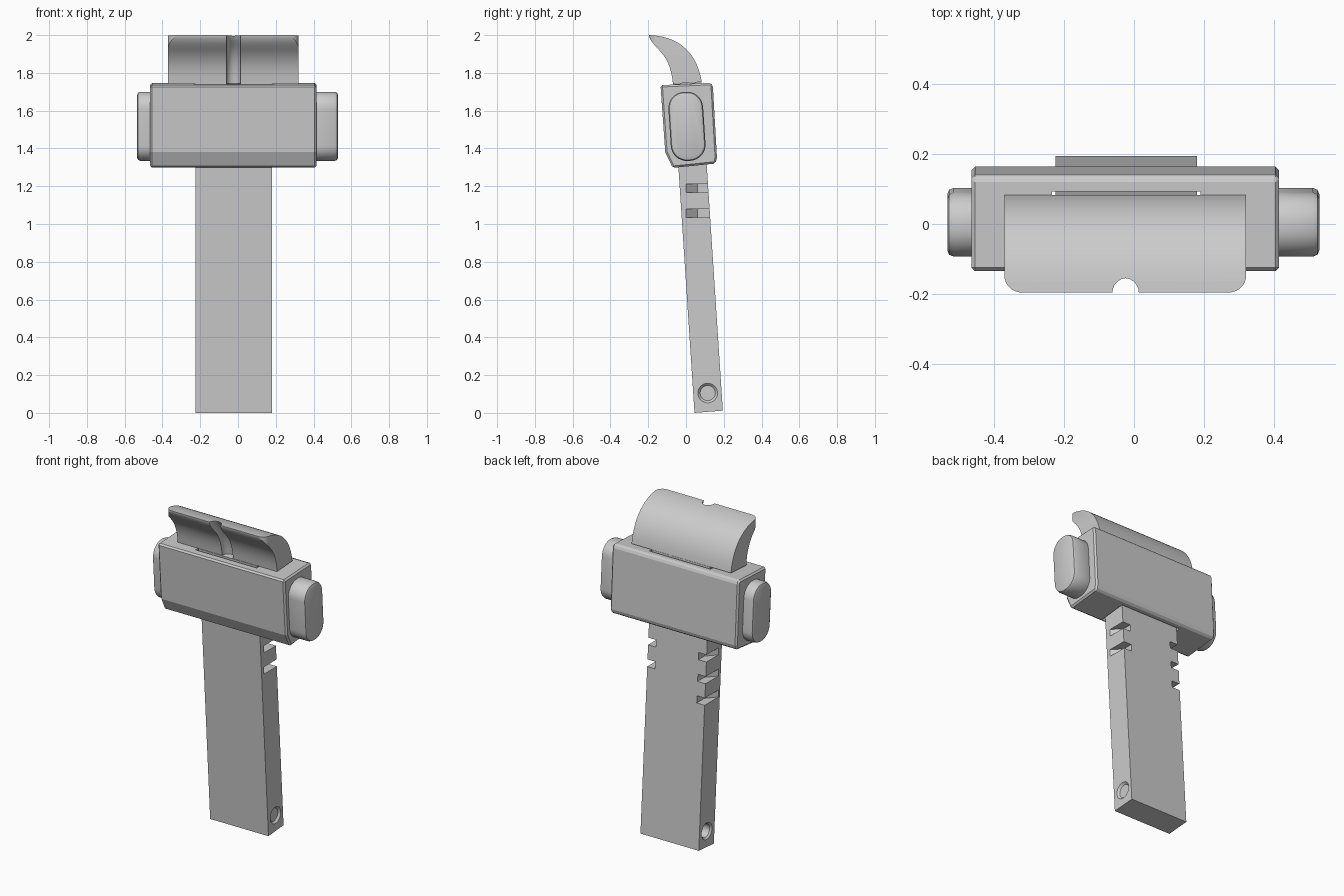
import bpy, bmesh, math
from mathutils import Matrix, Vector

if "Cube" in bpy.data.objects:
    bpy.data.objects.remove(bpy.data.objects["Cube"])

AXES = {'X': lambda t, a, b: (t, a, b), 'Z': lambda t, a, b: (a, b, t)}


def prism(name, pts, lo, hi, axis='X', bevel=0.0):
    """Extrude a closed 2D profile along an axis, optionally chamfering all edges."""
    bm = bmesh.new()
    a = [bm.verts.new(AXES[axis](lo, *p)) for p in pts]
    b = [bm.verts.new(AXES[axis](hi, *p)) for p in pts]
    n = len(pts)
    bm.faces.new(a)
    bm.faces.new(b[::-1])
    for i in range(n):
        j = (i + 1) % n
        bm.faces.new((a[i], b[i], b[j], a[j]))
    bmesh.ops.recalc_face_normals(bm, faces=bm.faces)
    if bevel:
        edges = [e for e in bm.edges if e.calc_face_angle(0) > 0.5]
        bmesh.ops.bevel(bm, geom=edges, offset=bevel, segments=1, affect='EDGES')
    return add(name, bm)


def add(name, bm):
    me = bpy.data.meshes.new(name)
    bm.to_mesh(me)
    bm.free()
    ob = bpy.data.objects.new(name, me)
    bpy.context.collection.objects.link(ob)
    return ob


def boolean(ob, cutter, op='DIFFERENCE'):
    bpy.ops.object.select_all(action='DESELECT')
    bpy.context.view_layer.objects.active = ob
    ob.select_set(True)
    m = ob.modifiers.new('cut', 'BOOLEAN')
    m.operation, m.object, m.solver = op, cutter, 'EXACT'
    bpy.ops.object.modifier_apply(modifier='cut')
    bpy.data.objects.remove(cutter)


def smooth(ob, deg=30):
    bpy.ops.object.select_all(action='DESELECT')
    bpy.context.view_layer.objects.active = ob
    ob.select_set(True)
    bpy.ops.object.shade_smooth_by_angle(angle=math.radians(deg))


def cone(x, r1, r2, depth):
    """Round cutter lying along x at the hanging hole."""
    bm = bmesh.new()
    bmesh.ops.create_cone(bm, cap_ends=True, segments=32, radius1=r1, radius2=r2, depth=depth,
                          matrix=Matrix.Translation((x, 0.115, 0.105)) @ Matrix.Rotation(math.pi / 2, 4, 'Y'))
    return add('hole_cutter', bm)


def rounded(cy, cz, hw, hh, r, tilt=0.0, seg=8):
    """Rounded rectangle outline, rotated by tilt."""
    pts = []
    for k, (sx, sy) in enumerate(((1, 1), (-1, 1), (-1, -1), (1, -1))):
        for i in range(seg + 1):
            t = math.pi / 2 * (k + i / seg)
            u = sx * (hw - r) + r * math.cos(t)
            v = sy * (hh - r) + r * math.sin(t)
            pts.append((cy + u * math.cos(tilt) - v * math.sin(tilt),
                        cz + u * math.sin(tilt) + v * math.cos(tilt)))
    return pts


X0, X1 = -0.225, 0.18
TILT = math.radians(3.75)

# handle: leaning flat bar that runs up through the head
handle = prism('handle', [(0.045, 0), (0.195, 0.012), (0.081, 1.75), (-0.069, 1.74)], X0, X1)

# grip notches on the rear corners: two on the right, three on the left
for edge, sign, heights in ((X1, 1, (1.19, 1.057)), (X0, -1, (1.19, 1.057, 0.925))):
    for z in heights:
        plan = [(0.0, 0.01), (0.0, 0.0), (-0.055, 0.06), (-0.055, 0.2), (0.01, 0.2)]
        boolean(handle, prism('notch_cutter', [(edge + sign * u, v) for u, v in plan],
                              z - 0.022, z + 0.022, 'Z'))

# hanging hole with countersunk rims
boolean(handle, cone(0, 0.042, 0.042, 1))
boolean(handle, cone(X0, 0.064, 0.040, 0.024))
boolean(handle, cone(X1, 0.040, 0.064, 0.024))
smooth(handle)

# head block with a slot for the handle
head = prism('head', [(-0.135, 1.735), (-0.11, 1.38), (-0.07, 1.297), (0.155, 1.32),
                      (0.164, 1.35), (0.142, 1.735), (0.13, 1.747)], -0.465, 0.415, bevel=0.01)
boolean(head, prism('slot_cutter', [(-0.052, 1.2), (0.128, 1.2), (0.09, 1.8), (-0.09, 1.8)],
                    X0 - 0.01, X1 + 0.01))

# striking caps at both ends
outline = rounded(0.005, 1.517, 0.092, 0.183, 0.085, TILT)
for name, lo, hi in (('left_cap', -0.534, -0.39), ('right_cap', 0.39, 0.53)):
    cap = prism(name, outline, lo, hi)
    bm = bmesh.new()
    bm.from_mesh(cap.data)
    rims = [e for e in bm.edges if abs(e.verts[0].co.x - e.verts[1].co.x) < 1e-5]
    bmesh.ops.bevel(bm, geom=rims, offset=0.018, segments=2, profile=0.5, affect='EDGES')
    bm.to_mesh(cap.data)
    bm.free()
    smooth(cap)


# curved claw blade
def bezier(p, n=14):
    return [(sum(c * q[0] for c, q in zip(w, p)), sum(c * q[1] for c, q in zip(w, p)))
            for w in (((1 - t) ** 3, 3 * t * (1 - t) ** 2, 3 * t * t * (1 - t), t ** 3)
                      for t in (i / n for i in range(n + 1)))]


outer = bezier([(0.083, 1.752), (0.06, 1.9), (-0.03, 1.995), (-0.197, 2.0)])
inner = bezier([(-0.197, 2.0), (-0.175, 1.92), (-0.085, 1.92), (-0.069, 1.742)])
blade = prism('claw', outer + inner[1:], -0.37, 0.32)

# rounded tip corners
boolean(blade, prism('corner_cutter', rounded(-0.025, 0.0, 0.346, 0.196, 0.05), 1.5, 2.2, 'Z'), 'INTERSECT')

# pulling groove swept down the inside of the claw
path = [(-0.205, 2.06)] + inner + [(-0.062, 1.65)]
bm = bmesh.new()
rings = []
for i, p in enumerate(path):
    a, b = path[max(i - 1, 0)], path[min(i + 1, len(path) - 1)]
    d = Vector((0, b[0] - a[0], b[1] - a[1])).normalized()
    side = Vector((0, -d.z, d.y))
    rings.append([bm.verts.new(Vector((-0.024, *p)) + 0.038 * (math.cos(t) * Vector((1, 0, 0)) + math.sin(t) * side))
                  for t in (k * math.tau / 20 for k in range(20))])
for r, s in zip(rings, rings[1:]):
    for k in range(20):
        bm.faces.new((r[k], s[k], s[(k + 1) % 20], r[(k + 1) % 20]))
bm.faces.new(rings[0])
bm.faces.new(rings[-1])
bmesh.ops.recalc_face_normals(bm, faces=bm.faces)
boolean(blade, add('groove_cutter', bm))
smooth(blade)
